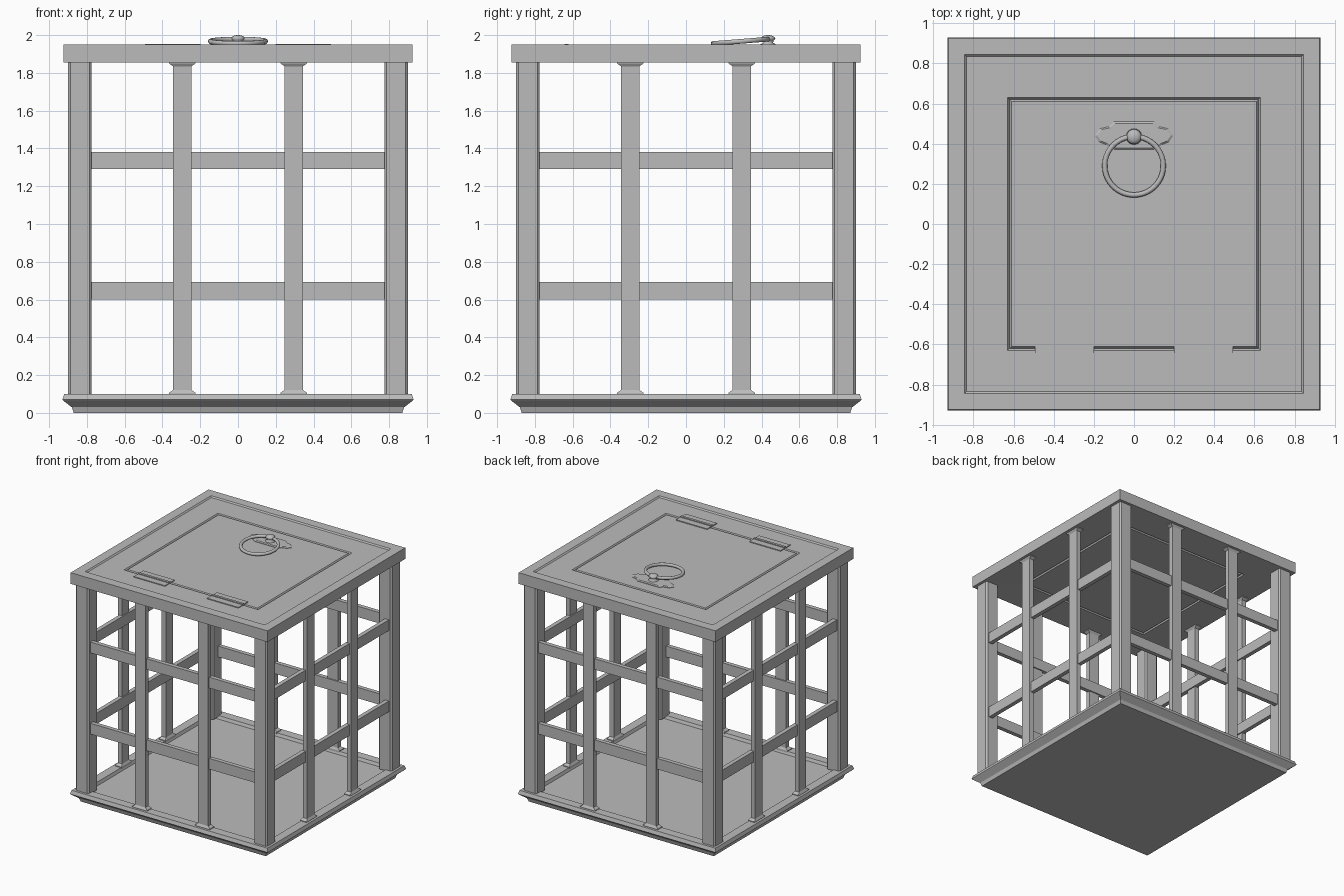
import bpy, bmesh
from math import pi, radians, cos, sin
from mathutils import Matrix

cube = bpy.data.objects.get("Cube")
if cube:
    bpy.data.objects.remove(cube)

grey = bpy.data.materials.new("plain grey")
grey.use_nodes = True
GREY = (0.5, 0.5, 0.5, 1)
grey.diffuse_color = GREY
grey.node_tree.nodes["Principled BSDF"].inputs["Base Color"].default_value = GREY


def finish(name, bm, matrix=None, smooth=False):
    bmesh.ops.recalc_face_normals(bm, faces=bm.faces)
    mesh = bpy.data.meshes.new(name)
    bm.to_mesh(mesh)
    bm.free()
    mesh.materials.append(grey)
    obj = bpy.data.objects.new(name, mesh)
    bpy.context.collection.objects.link(obj)
    if matrix:
        obj.matrix_world = matrix
    if smooth:
        for p in mesh.polygons:
            p.use_smooth = True
    return obj


def loft(name, outlines, matrix=None, smooth=False):
    """Join a stack of (points, z) outlines and cap both ends."""
    bm = bmesh.new()
    rings = [[bm.verts.new((x, y, z)) for x, y in pts] for pts, z in outlines]
    n = len(rings[0])
    for a, b in zip(rings, rings[1:]):
        for i in range(n):
            j = (i + 1) % n
            bm.faces.new((a[i], a[j], b[j], b[i]))
    bm.faces.new(rings[0][::-1])
    bm.faces.new(rings[-1])
    return finish(name, bm, matrix, smooth)


def rect(hx, hy):
    return [(-hx, -hy), (hx, -hy), (hx, hy), (-hx, hy)]


def square_stack(name, profile):
    return loft(name, [(rect(h, h), z) for h, z in profile])


def box(name, hx, hy, z0, z1, matrix):
    return loft(name, [(rect(hx, hy), z0), (rect(hx, hy), z1)], matrix)


# Base tray with an overhanging edge and a sunken floor
square_stack("base_tray", [(0.87, 0), (0.88, 0.03), (0.925, 0.065), (0.93, 0.07),
                           (0.92, 0.1), (0.845, 0.1), (0.835, 0.075)])

# Lid with a sunken field and grooves around the hatch on both sides
square_stack("lid_with_hatch", [(0.61, 1.86), (0.62, 1.88), (0.63, 1.86), (0.925, 1.855),
                                (0.925, 1.95), (0.845, 1.95), (0.835, 1.94), (0.63, 1.94),
                                (0.62, 1.925), (0.61, 1.94)])

# Each side: one corner post, two uprights with flared feet, two rails
SIDES = ("front", "left", "back", "right")
BOTTOM, TOP = 0.09, 1.86
for k, side in enumerate(SIDES):
    turn = Matrix.Rotation(k * pi / 2, 4, "Z")
    p, c = 0.0625, 0.012
    outline = [(c - p, -p), (p - c, -p), (p, c - p), (p, p - c),
               (p - c, p), (c - p, p), (-p, p - c), (-p, c - p)]
    loft(f"{side}_corner_post", [(outline, BOTTOM), (outline, TOP)],
         turn @ Matrix.Translation((0.8375, -0.8375, 0)))
    for x in (-0.295, 0.295):
        bar, foot = rect(0.048, 0.02), rect(0.07, 0.03)
        loft(f"{side}_upright", [(foot, BOTTOM), (foot, 0.106), (bar, 0.122),
                                 (bar, 1.835), (foot, 1.85), (foot, TOP)],
             turn @ Matrix.Translation((x, -0.87, 0)))
    for z in (0.6, 1.29):
        box(f"{side}_rail", 0.785, 0.018, z, z + 0.092,
            turn @ Matrix.Translation((0, -0.858, 0)))

# Hinges: thin leaves with a raised knuckle
for x in (-0.345, 0.345):
    place = Matrix.Translation((x, -0.632, 0))
    box("hinge_leaf", 0.147, 0.065, 1.938, 1.947, place)
    box("hinge_knuckle", 0.147, 0.01, 1.938, 1.954, place)

# Handle back plate, mirrored outline
half = [(0.1, 0.37), (0.14, 0.395), (0.175, 0.41), (0.195, 0.44),
        (0.17, 0.475), (0.125, 0.485), (0.1, 0.51)]
plate = half + [(-x, y) for x, y in reversed(half)]
inner = [(x * 0.94, 0.44 + (y - 0.44) * 0.88) for x, y in plate]
loft("handle_plate", [(plate, 1.935), (plate, 1.944), (inner, 1.95)])

# Handle knob, round and stepped
def circle(r, n=16):
    return [(r * cos(2 * pi * i / n), r * sin(2 * pi * i / n)) for i in range(n)]


knob = [(0.04, 1.94), (0.04, 1.952), (0.025, 1.96), (0.03, 1.972),
        (0.038, 1.98), (0.034, 1.99), (0.02, 1.997), (0.006, 2.0)]
loft("handle_knob", [(circle(r), z) for r, z in knob],
     Matrix.Translation((0, 0.435, 0)), smooth=True)

# Ring handle hanging from the knob, tilted forward
bpy.ops.mesh.primitive_torus_add(major_radius=0.146, minor_radius=0.013,
                                 major_segments=40, minor_segments=10,
                                 location=(0, 0.29, 1.967), rotation=(radians(4.5), 0, 0))
ring = bpy.context.object
ring.name = "handle_ring"
ring.data.materials.append(grey)
bpy.ops.object.shade_smooth()
